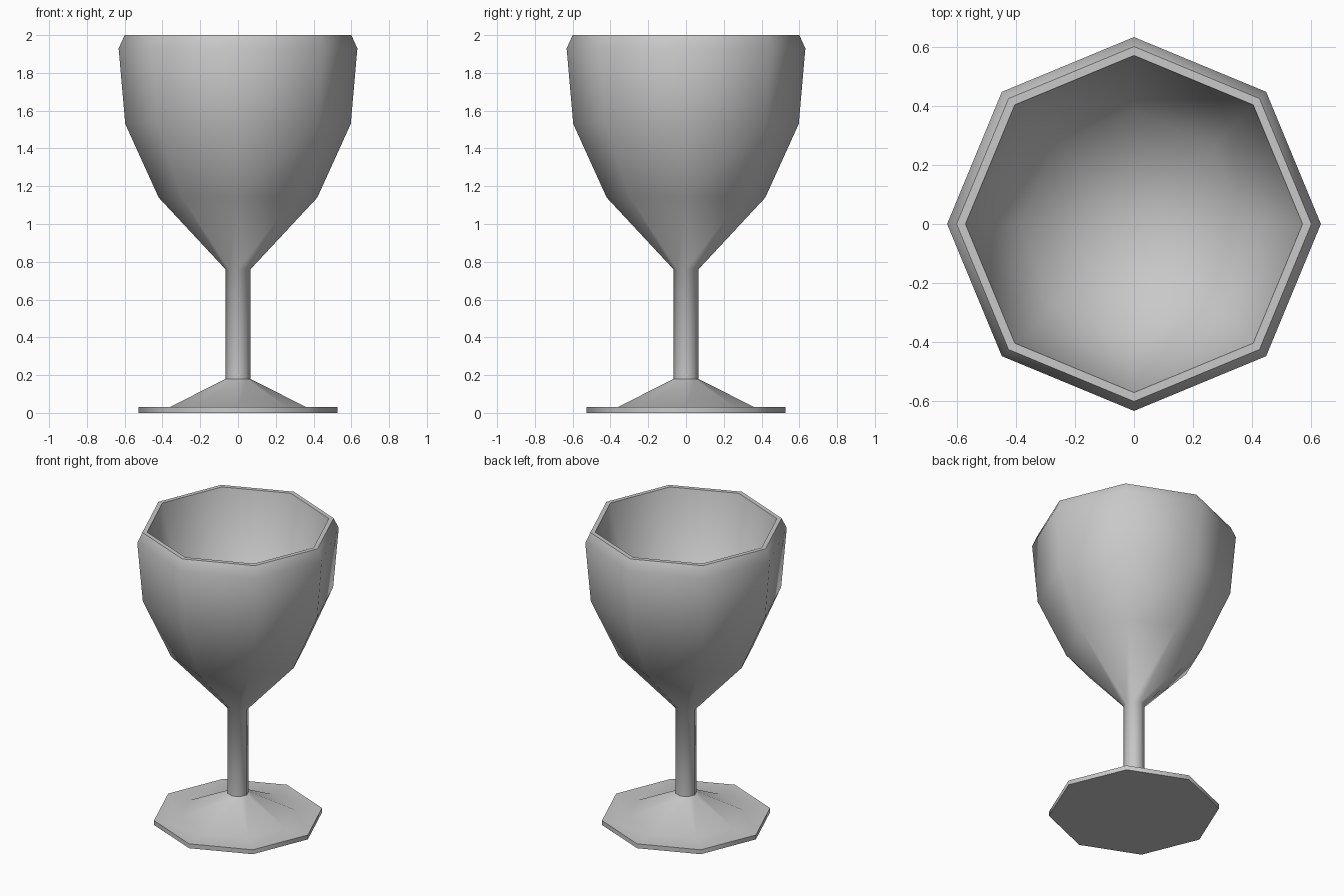
import bpy, bmesh, math

cube = bpy.data.objects.get("Cube")
if cube:
    bpy.data.objects.remove(cube, do_unlink=True)

SIDES = 8

glass = bpy.data.materials.new("grey")
glass.use_nodes = True
GREY = (0.58, 0.58, 0.58, 1)
glass.diffuse_color = GREY
glass.node_tree.nodes["Principled BSDF"].inputs["Base Color"].default_value = GREY


def lathe(name, profile, smooth_angle):
    """Revolve (radius, height) points into an eight-sided smooth part."""
    bm = bmesh.new()
    rings = []
    for r, z in profile:
        if r == 0:
            rings.append([bm.verts.new((0, 0, z))] * SIDES)
            continue
        rings.append([bm.verts.new((r * math.cos(a), r * math.sin(a), z))
                      for a in (math.tau * i / SIDES for i in range(SIDES))])
    for low, high in zip(rings, rings[1:]):
        for i in range(SIDES):
            j = (i + 1) % SIDES
            corners = dict.fromkeys((low[i], low[j], high[j], high[i]))
            bm.faces.new(list(corners))
    mesh = bpy.data.meshes.new(name)
    bm.to_mesh(mesh)
    bm.free()
    mesh.materials.append(glass)
    obj = bpy.data.objects.new(name, mesh)
    bpy.context.collection.objects.link(obj)
    bpy.ops.object.select_all(action="DESELECT")
    obj.select_set(True)
    bpy.context.view_layer.objects.active = obj
    bpy.ops.object.shade_smooth_by_angle(angle=math.radians(smooth_angle))


# Foot, stem, outer bowl and flat rim
lathe("goblet_outside", [
    (0, 0), (0.527, 0), (0.527, 0.03),              # foot disc
    (0.36, 0.031), (0.066, 0.18),                   # foot cone
    (0.066, 0.76),                                  # stem
    (0.42, 1.14), (0.597, 1.53), (0.632, 1.93),     # bowl
    (0.60, 2.0), (0.57, 2.0),                       # rim
], 59)

# Tapered hollow with a flat floor, softly shaded
lathe("bowl_inside", [(0.57, 2.0), (0.38, 1.16), (0, 1.16)], 85)
